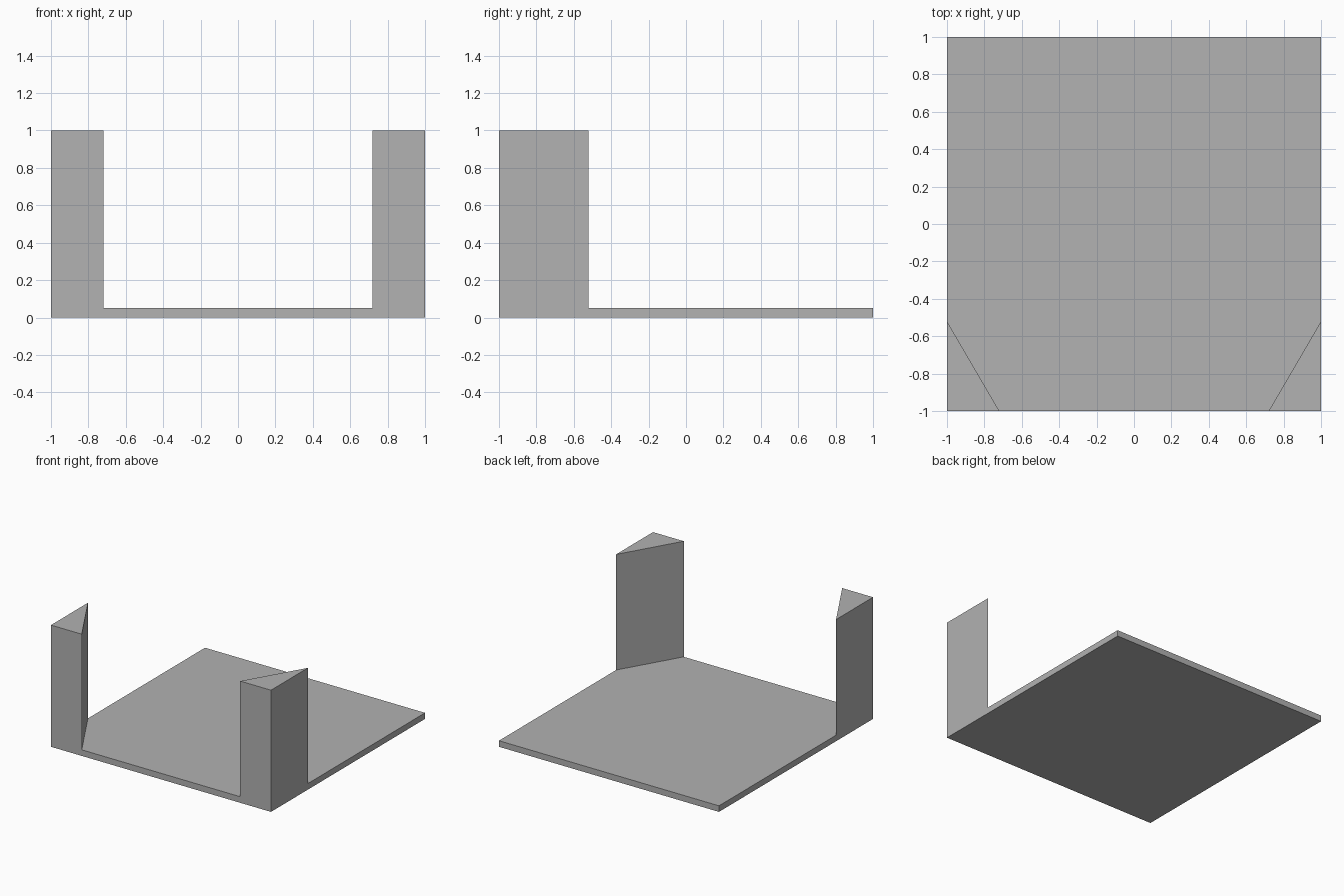
import bpy
import bmesh
from math import radians

HALF = 1.0        # half width of the square plate
PLATE_TOP = 0.05  # plate thickness
POST_TOP = 1.0    # height of the corner posts
POST_X = 0.72     # where each post's slanted face meets the front edge
POST_Y = -0.52    # where it meets the side edge

cube = bpy.data.objects.get("Cube")
if cube:
    bpy.data.objects.remove(cube, do_unlink=True)

grey = bpy.data.materials.new("plain grey")
grey.use_nodes = True
colour = (0.445, 0.445, 0.445, 1)
grey.diffuse_color = colour
grey.node_tree.nodes["Principled BSDF"].inputs["Base Color"].default_value = colour


def extrude_up(bm, faces, height):
    """Extrude faces upward to the given height and return the new caps."""
    result = bmesh.ops.extrude_face_region(bm, geom=faces)["geom"]
    for v in result:
        if isinstance(v, bmesh.types.BMVert):
            v.co.z = height
    return [f for f in result if isinstance(f, bmesh.types.BMFace)]


bm = bmesh.new()

# Square floor plate
bmesh.ops.create_cube(bm, size=2 * HALF)
for v in bm.verts:
    v.co.z = PLATE_TOP if v.co.z > 0 else 0
top = max(bm.faces, key=lambda f: f.calc_center_median().z)

# Cut the two front corners off the top face as triangles
for side in (-1, 1):
    corner = next(v for v in top.verts if v.co.x * side > 0 and v.co.y < -0.9)
    targets = ((side * POST_X, -HALF), (side * HALF, POST_Y))
    ends = []
    for x, y in targets:
        along_x = y == -HALF
        edge = next(e for e in top.edges if corner in e.verts and
                    (abs(e.other_vert(corner).co.y - corner.co.y) < 1e-4) == along_x)
        new_vert = bmesh.utils.edge_split(edge, corner, 0.5)[1]
        new_vert.co = (x, y, PLATE_TOP)
        ends.append(new_vert)
    halves = (top, bmesh.utils.face_split(top, ends[0], ends[1])[0])
    top = max(halves, key=lambda f: f.calc_area())

# Raise the triangles into corner posts
triangles = [f for f in bm.faces if len(f.verts) == 3]
extrude_up(bm, triangles, POST_TOP)

# Merge the flush outer walls and tidy normals
bmesh.ops.dissolve_limit(bm, angle_limit=radians(1), verts=bm.verts, edges=bm.edges)
bmesh.ops.recalc_face_normals(bm, faces=bm.faces)

mesh = bpy.data.meshes.new("plate_with_corner_posts")
bm.to_mesh(mesh)
bm.free()
mesh.materials.append(grey)
body = bpy.data.objects.new("plate_with_corner_posts", mesh)
bpy.context.collection.objects.link(body)
